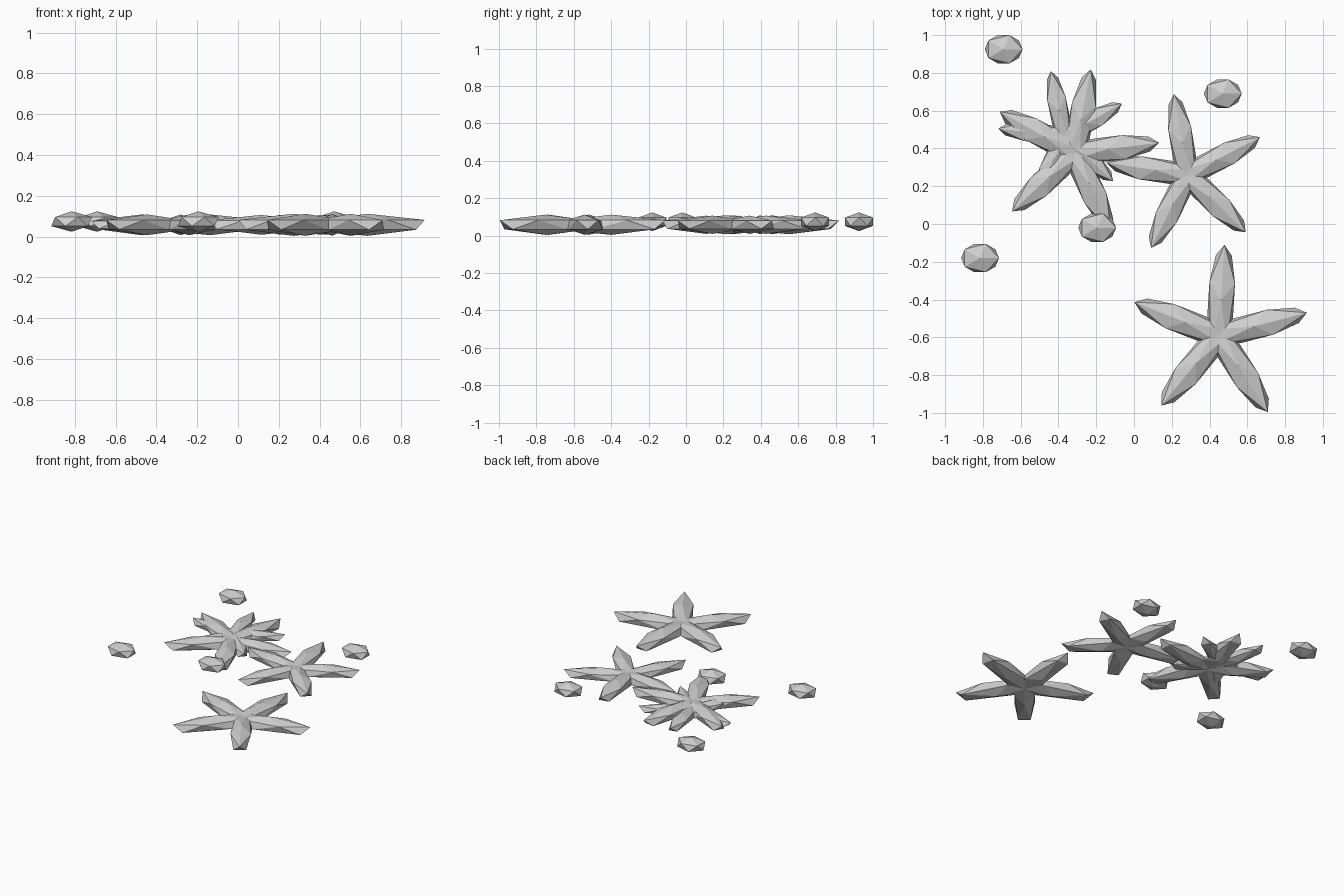
import bpy
import bmesh
import math
from mathutils import Matrix, Vector

cube = bpy.data.objects.get("Cube")
if cube:
    bpy.data.objects.remove(cube, do_unlink=True)

# One shared stone-grey material
GREY = (0.62, 0.62, 0.62, 1.0)
grey = bpy.data.materials.new("pale_grey")
grey.use_nodes = True
grey.diffuse_color = GREY
grey.node_tree.nodes["Principled BSDF"].inputs["Base Color"].default_value = GREY


def make_object(name, transforms, location):
    """Build one object out of flat-shaded, stretched icosahedra."""
    bm = bmesh.new()
    for matrix in transforms:
        bmesh.ops.create_icosphere(bm, subdivisions=1, radius=1, matrix=matrix)
    mesh = bpy.data.meshes.new(name)
    bm.to_mesh(mesh)
    bm.free()
    mesh.materials.append(grey)
    obj = bpy.data.objects.new(name, mesh)
    obj.location = location
    bpy.context.collection.objects.link(obj)
    return obj


def starfish(name, x, y, size, turn):
    """Five tapered arms whose inner ends overlap at the centre."""
    arm = Matrix.Translation(Vector((0.19, 0, 0))) @ Matrix.Diagonal((0.325, 0.08, 0.054, 1))
    arms = [
        Matrix.Scale(size, 4) @ Matrix.Rotation(math.radians(turn + 72 * i), 4, "Z") @ arm
        for i in range(5)
    ]
    make_object(name, arms, (x, y, 0.058))


def pebble(name, x, y):
    make_object(name, [Matrix.Diagonal((0.112, 0.088, 0.05, 1))], (x, y, 0.074))


# Starfish
starfish("front_starfish", 0.45, -0.59, 1.0, 14.5)
starfish("right_starfish", 0.283, 0.26, 0.9, 27.5)
starfish("left_starfish", -0.315, 0.375, 0.94, 7)
starfish("small_starfish", -0.37, 0.465, 0.73, 29.5)

# Pebbles
pebble("back_pebble", -0.69, 0.925)
pebble("right_pebble", 0.47, 0.69)
pebble("middle_pebble", -0.195, -0.02)
pebble("left_pebble", -0.815, -0.18)
